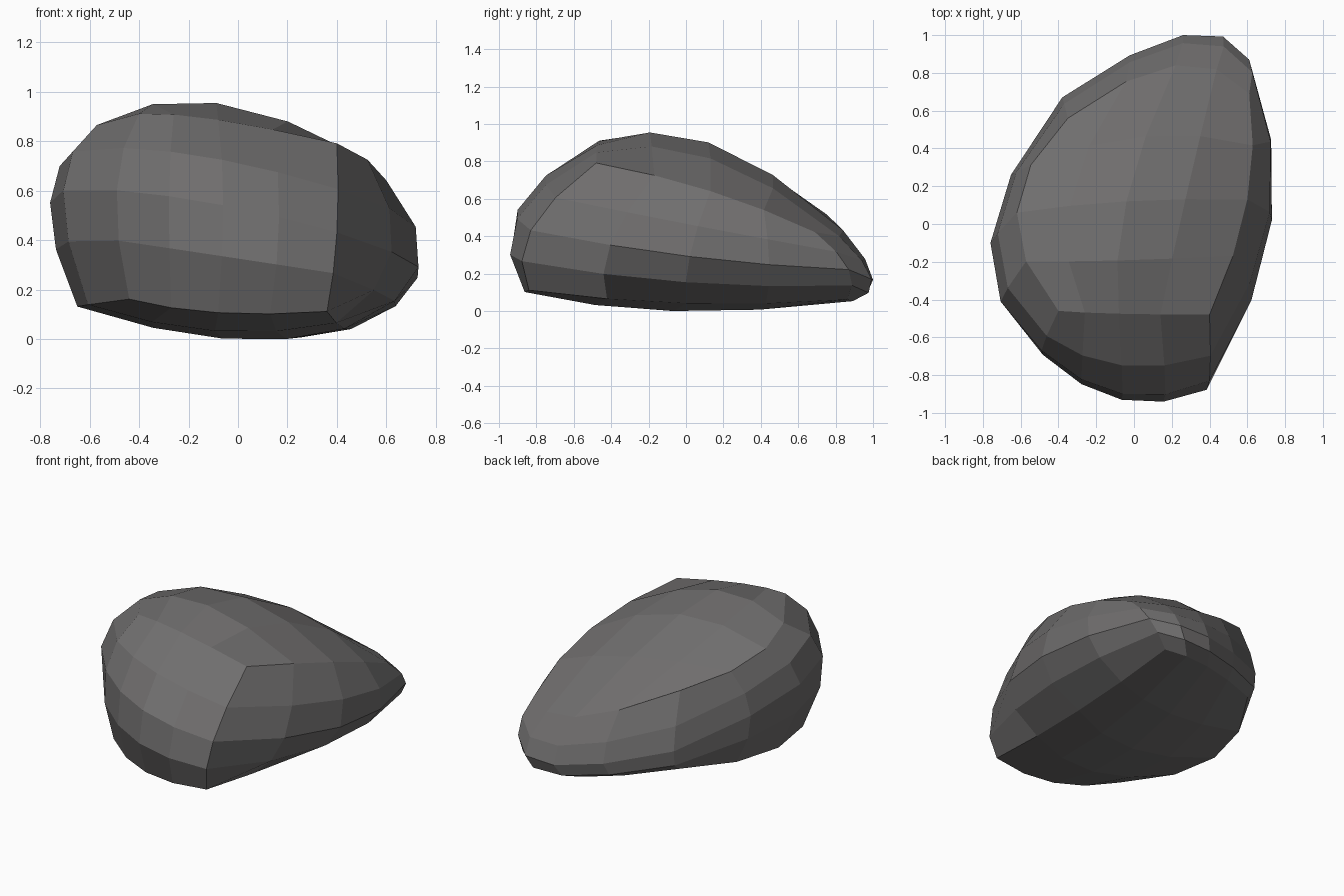
import bpy, bmesh
from itertools import product
from mathutils import Vector

if "Cube" in bpy.data.objects:
    bpy.data.objects.remove(bpy.data.objects["Cube"])

# Control cage: a cube with a point at each corner, edge middle and face middle.
# Each level runs front to back, left to right within a row.
base = [(-.44, -.66, .16), (-.08, -.84, .105), (.36, -.84, .11),
        (-.65, -.03, .13), (-.06, -.09, 0), (.43, 0, .04),
        (-.37, .61, .16), (.15, .86, .065), (.48, .86, .06)]
belt = [(-.49, -.67, .6), (-.06, -.9, .54), (.4, -.83, .43),
        (-.76, -.1, .55), (0, 0, .4), (.73, .02, .29),
        (-.38, .67, .3), (.26, 1, .165), (.61, .87, .22)]
crown = [(-.4, -.46, .91), (-.08, -.475, .885), (.4, -.48, .79),
         (-.62, .06, .805), (-.04, .12, .9), (.6, .13, .64),
         (-.35, .56, .65), (.22, .84, .43), (.61, .69, .42)]
cage = [base, belt, crown]


def weights(t):
    """Quadratic blend through the points at -1, 0 and 1."""
    return t * (t - 1) / 2, 1 - t * t, t * (t + 1) / 2


def bend(x, y, z):
    """Carry a point of the cube surface onto the boulder."""
    p = Vector((0, 0, 0))
    for (i, a), (j, b), (k, c) in product(*(list(enumerate(weights(t))) for t in (x, y, z))):
        p += a * b * c * Vector(cage[k][3 * j + i])
    return p


# Boulder: a cube with a 4 x 4 grid on each side, bent through the cage
bm = bmesh.new()
steps = (-1, -.5, 0, .5)
for axis, side in product(range(3), (-1, 1)):
    for u, v in product(steps, steps):
        quad = []
        for du, dv in ((0, 0), (.5, 0), (.5, .5), (0, .5)):
            c = [u + du, v + dv]
            c.insert(axis, side)
            quad.append(bm.verts.new(bend(*c)))
        bm.faces.new(quad)
bmesh.ops.remove_doubles(bm, verts=bm.verts[:], dist=.0005)
bmesh.ops.recalc_face_normals(bm, faces=bm.faces[:])

# Stand it on the ground
low = min(v.co.z for v in bm.verts)
bmesh.ops.translate(bm, verts=bm.verts[:], vec=(0, 0, -low))

mesh = bpy.data.meshes.new("boulder")
bm.to_mesh(mesh)
bm.free()
boulder = bpy.data.objects.new("boulder", mesh)
bpy.context.collection.objects.link(boulder)

# Dark stone colour
stone = bpy.data.materials.new("dark_stone")
stone.diffuse_color = (.16, .155, .155, 1)
stone.use_nodes = True
stone.node_tree.nodes["Principled BSDF"].inputs["Base Color"].default_value = stone.diffuse_color
mesh.materials.append(stone)
